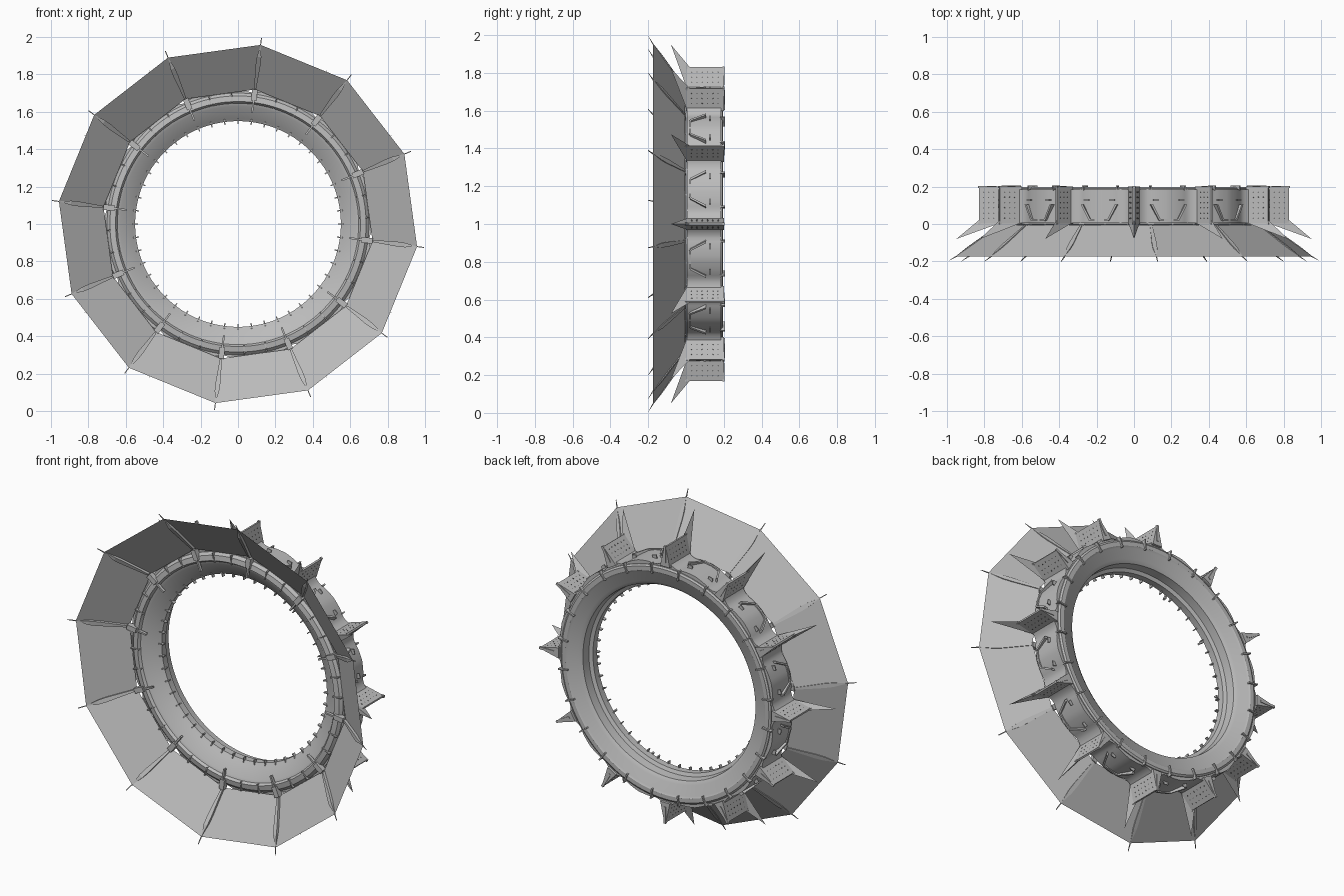
import bpy, bmesh
from math import sin, cos, radians
from mathutils import Vector

cube = bpy.data.objects.get("Cube")
if cube:
    bpy.data.objects.remove(cube)


def material(name, value):
    m = bpy.data.materials.new(name)
    m.use_nodes = True
    color = (value, value, value, 1)
    m.diffuse_color = color
    m.node_tree.nodes["Principled BSDF"].inputs["Base Color"].default_value = color
    return m


GREY = material("light grey", 0.5)
DARK = material("dark grey", 0.14)
FINS = [30 * i for i in range(12)]
RIBS = [22.8 + 30 * i for i in range(12)]


def polar(t, y, r, deg):
    """Tangent offset, depth and radius at an angle around the hub."""
    a = radians(deg)
    return Vector((r * cos(a) - t * sin(a), y, 1 + r * sin(a) + t * cos(a)))


def finish(bm, name, mat, smooth=False):
    bmesh.ops.recalc_face_normals(bm, faces=bm.faces)
    mesh = bpy.data.meshes.new(name)
    bm.to_mesh(mesh)
    bm.free()
    mesh.materials.append(mat)
    ob = bpy.data.objects.new(name, mesh)
    bpy.context.collection.objects.link(ob)
    if smooth:
        bpy.ops.object.select_all(action="DESELECT")
        ob.select_set(True)
        bpy.context.view_layer.objects.active = ob
        bpy.ops.object.shade_smooth_by_angle(angle=radians(30))
    return ob


def hulls(name, shapes, angles, mat=GREY):
    """Repeat convex solids, given as (t, y, r) corners, around the hub."""
    bm = bmesh.new()
    for deg in angles:
        for pts in shapes:
            vs = [bm.verts.new(polar(*p, deg)) for p in pts]
            out = bmesh.ops.convex_hull(bm, input=vs)
            junk = [v for v in out["geom_interior"] if isinstance(v, bmesh.types.BMVert)]
            bmesh.ops.delete(bm, geom=junk, context="VERTS")
    bmesh.ops.dissolve_limit(bm, angle_limit=0.01, verts=bm.verts, edges=bm.edges)
    return finish(bm, name, mat)


def box(t, y0, y1, r0, r1, c=0):
    return [(c + s * t, y, r) for s in (-1, 1) for y in (y0, y1) for r in (r0, r1)]


def sweep(name, sections, angles):
    """Skin closed (r, y) sections placed at the given angles."""
    bm = bmesh.new()
    loops = [[bm.verts.new(polar(0, y, r, a)) for r, y in sec]
             for sec, a in zip(sections, angles)]
    for i, cur in enumerate(loops):
        nxt = loops[(i + 1) % len(loops)]
        for j in range(len(cur)):
            k = (j + 1) % len(cur)
            bm.faces.new((cur[j], cur[k], nxt[k], nxt[j]))
    return finish(bm, name, GREY, True)


# Main ring: funnel in front, narrow throat, broad back face
profile = [(0.70, 0.0), (0.685, -0.015), (0.655, -0.02), (0.645, -0.005),
           (0.63, 0.0), (0.565, 0.05), (0.55, 0.06), (0.55, 0.10),
           (0.57, 0.11), (0.575, 0.16), (0.595, 0.175), (0.655, 0.19),
           (0.665, 0.197), (0.69, 0.197), (0.70, 0.19)]
steps = [3 * i for i in range(120)]
sweep("main_ring", [profile] * len(steps), steps)


# Scalloped drum that swells between the fins and flares into them
def drum_radius(deg):
    d = abs((deg + 15) % 30 - 15)
    swell = 0.015 * max(0, (d - 7) / 8) ** 0.5
    return 0.707 + swell + 0.045 * max(0, 1 - d / 6) ** 2


fine = [1.5 * i for i in range(240)]
sweep("scalloped_drum",
      [[(0.68, 0.005), (drum_radius(a), 0.005), (drum_radius(a), 0.185), (0.68, 0.185)]
       for a in fine], fine)

# Flared collar of twelve flat panels
bm = bmesh.new()
inner = [bm.verts.new(polar(0, -0.005, 0.725, a)) for a in RIBS]
outer = [bm.verts.new(polar(0, -0.175, 0.965, a)) for a in RIBS]
for i in range(12):
    k = (i + 1) % 12
    bm.faces.new((inner[i], outer[i], outer[k], inner[k]))
finish(bm, "collar_panels", GREY)


# Ribs over the collar seams, following its slope
def on_collar(r, lift):
    return -0.005 - (r - 0.725) * 0.71 - lift


blade = [(0, on_collar(0.965, 0), 0.965)]
for r, w in ((0.90, 0.012), (0.86, 0.013), (0.73, 0.006)):
    blade += [(s * w, on_collar(r, lift), r) for s in (-1, 1) for lift in (-0.004, 0.02)]
foot = box(0.015, -0.032, 0.0, 0.665, 0.725)
rod = box(0.005, -0.028, -0.01, 0.60, 0.67)
whisker = [(s * 0.0025, y, r) for s in (-1, 1)
           for y, r in ((-0.175, 0.955), (-0.172, 0.962), (-0.2, 1.003))]
hulls("collar_ribs", [blade, foot, rod, whisker], RIBS)

# Wedge fins with a raised spur reaching forward
fin = [(s * w, y, r) for s in (-1, 1) for y in (0.0, 0.2)
       for w, r in ((0.032, 0.71), (0.005, 0.83))]
spur = [(-0.028, 0.0, 0.73), (0.028, 0.0, 0.73), (0, 0.0, 0.83),
        (0, 0.02, 0.83), (0, -0.08, 0.95)]
hulls("wedge_fins", [fin, spur], FINS)
hulls("fin_edge_caps", [box(0.007, y, y + 0.012, 0.735, 0.835) for y in (-0.004, 0.192)], FINS)

# Perforations on both flanks of every fin
dots = []
for side in (-1, 1):
    for row in range(3):
        r = 0.75 + 0.027 * row
        t = side * (0.032 - 0.225 * (r - 0.71))
        for col in range(6):
            y = 0.03 + 0.028 * col
            dots.append([(t + side * e - side * 0.225 * dr, y + dy, r + dr)
                         for e in (-0.001, 0.001)
                         for dr, dy in ((0.004, 0), (0, 0.004), (-0.004, 0), (0, -0.004))])
hulls("fin_perforations", dots, FINS, DARK)

# Raised braces on the drum between fins
brace = [box(0.05, 0.015, 0.027, 0.70, 0.727)]
for s in (-1, 1):
    brace.append([(s * (t + dt), y, r) for t, y in ((0.05, 0.02), (0.095, 0.105))
                  for dt in (-0.006, 0.006) for r in (0.70, 0.727)])
    brace.append(box(0.014, 0.125, 0.131, 0.70, 0.73, s * 0.07))
hulls("drum_braces", brace, [a + 15 for a in FINS])

# Small studs: throat, front rim and back rim
hulls("throat_studs", [box(0.003, 0.05, 0.07, 0.535, 0.572)], [7.5 * i for i in range(48)])
hulls("front_rim_clips", [box(0.003, -0.024, 0.0, 0.645, 0.70)], [10 * i + 2.8 for i in range(36)])
hulls("back_rim_clips", [box(0.004, 0.18, 0.207, 0.655, 0.715)], [15 * i + 7.5 for i in range(24)])
